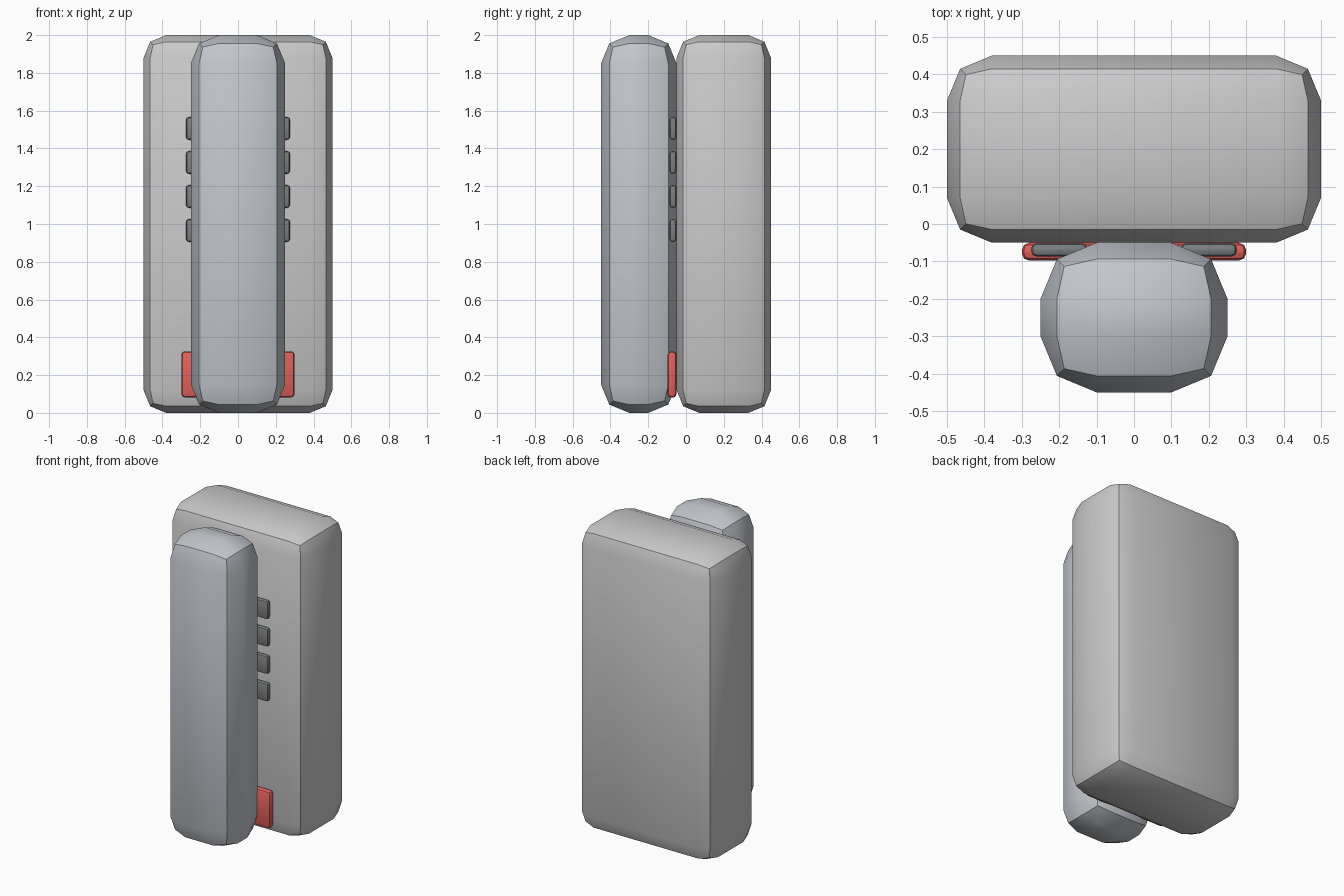
import bpy

if "Cube" in bpy.data.objects:
    bpy.data.objects.remove(bpy.data.objects["Cube"])


def material(name, color):
    m = bpy.data.materials.new(name)
    m.diffuse_color = (*color, 1)
    m.use_nodes = True
    m.node_tree.nodes["Principled BSDF"].inputs["Base Color"].default_value = m.diffuse_color
    return m


def block(name, lo, hi, bevel, mat=None):
    """Box between two corners with two-segment bevelled edges."""
    centre = [(a + b) / 2 for a, b in zip(lo, hi)]
    bpy.ops.mesh.primitive_cube_add(size=1, location=centre)
    ob = bpy.context.object
    ob.name = name
    ob.scale = [b - a for a, b in zip(lo, hi)]
    bpy.ops.object.transform_apply(location=False, rotation=False, scale=True)
    mod = ob.modifiers.new("Bevel", 'BEVEL')
    mod.width = bevel
    mod.segments = 2
    bpy.ops.object.modifier_apply(modifier=mod.name)
    bpy.ops.object.shade_smooth_by_angle()
    if mat:
        ob.data.materials.append(mat)
    return ob


blue_grey = material("blue_grey", (0.55, 0.58, 0.62))
dark = material("dark_grey", (0.2, 0.21, 0.22))
red = material("red", (0.75, 0.12, 0.11))

# Wall body and handset
block("base_body", (-0.5, -0.05, 0), (0.5, 0.45, 2), 0.12)
block("handset", (-0.25, -0.45, 0), (0.25, -0.05, 2), 0.15, blue_grey)

# Keypad: three columns, four rows
for row in range(4):
    for col in (-1, 0, 1):
        x, z = col * 0.2, 0.966 + row * 0.18
        block("key", (x - 0.075, -0.087, z - 0.06), (x + 0.075, -0.051, z + 0.06), 0.015, dark)

# Red bar below the keypad
block("red_bar", (-0.3, -0.098, 0.081), (0.3, -0.05, 0.326), 0.02, red)
